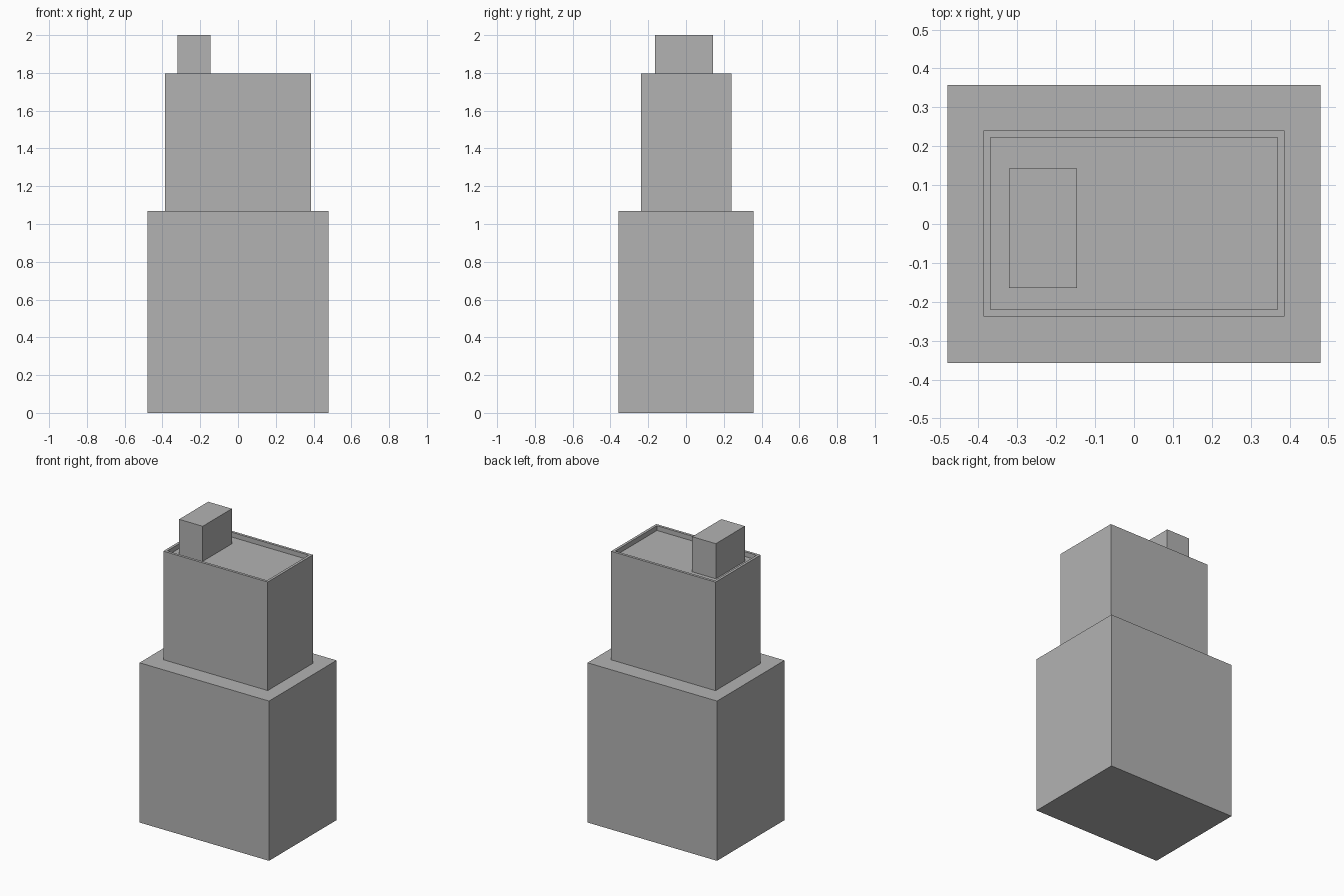
import bpy
import bmesh
from mathutils import Vector

old = bpy.data.objects.get("Cube")
if old:
    bpy.data.objects.remove(old, do_unlink=True)

# Single concrete colour
concrete = bpy.data.materials.new("concrete_grey")
concrete.use_nodes = True
grey = (0.45, 0.45, 0.45, 1)
concrete.diffuse_color = grey
concrete.node_tree.nodes["Principled BSDF"].inputs["Base Color"].default_value = grey


def block(name, low, high, rim=0, depth=0):
    """Box between two corners, with an optional recessed top inside a rim."""
    low, high = Vector(low), Vector(high)
    bm = bmesh.new()
    bmesh.ops.create_cube(bm, size=1)
    for v in bm.verts:
        v.co = (low + high) / 2 + v.co * (high - low)
    if rim:
        bm.normal_update()
        top = max(bm.faces, key=lambda f: f.calc_center_median().z)
        # Flat rim first, then a straight drop to the roof floor
        bmesh.ops.inset_region(bm, faces=[top], thickness=rim)
        drop = bmesh.ops.extrude_face_region(bm, geom=[top])
        moved = [g for g in drop["geom"] if isinstance(g, bmesh.types.BMVert)]
        bmesh.ops.translate(bm, verts=moved, vec=(0, 0, -depth))
        if top.is_valid:
            bmesh.ops.delete(bm, geom=[top], context="FACES_ONLY")
        bmesh.ops.recalc_face_normals(bm, faces=bm.faces)
    mesh = bpy.data.meshes.new(name)
    bm.to_mesh(mesh)
    bm.free()
    mesh.materials.append(concrete)
    obj = bpy.data.objects.new(name, mesh)
    bpy.context.collection.objects.link(obj)
    return obj


# Wide lower storeys
block("lower_tower", (-0.48, -0.357, 0), (0.48, 0.357, 1.07))

# Set-back upper storeys with a parapet around the roof
block("upper_tower", (-0.387, -0.238, 1.07), (0.387, 0.24, 1.797), rim=0.025, depth=0.032)

# Rooftop plant room
block("roof_plant_room", (-0.321, -0.165, 1.765), (-0.146, 0.143, 2))
